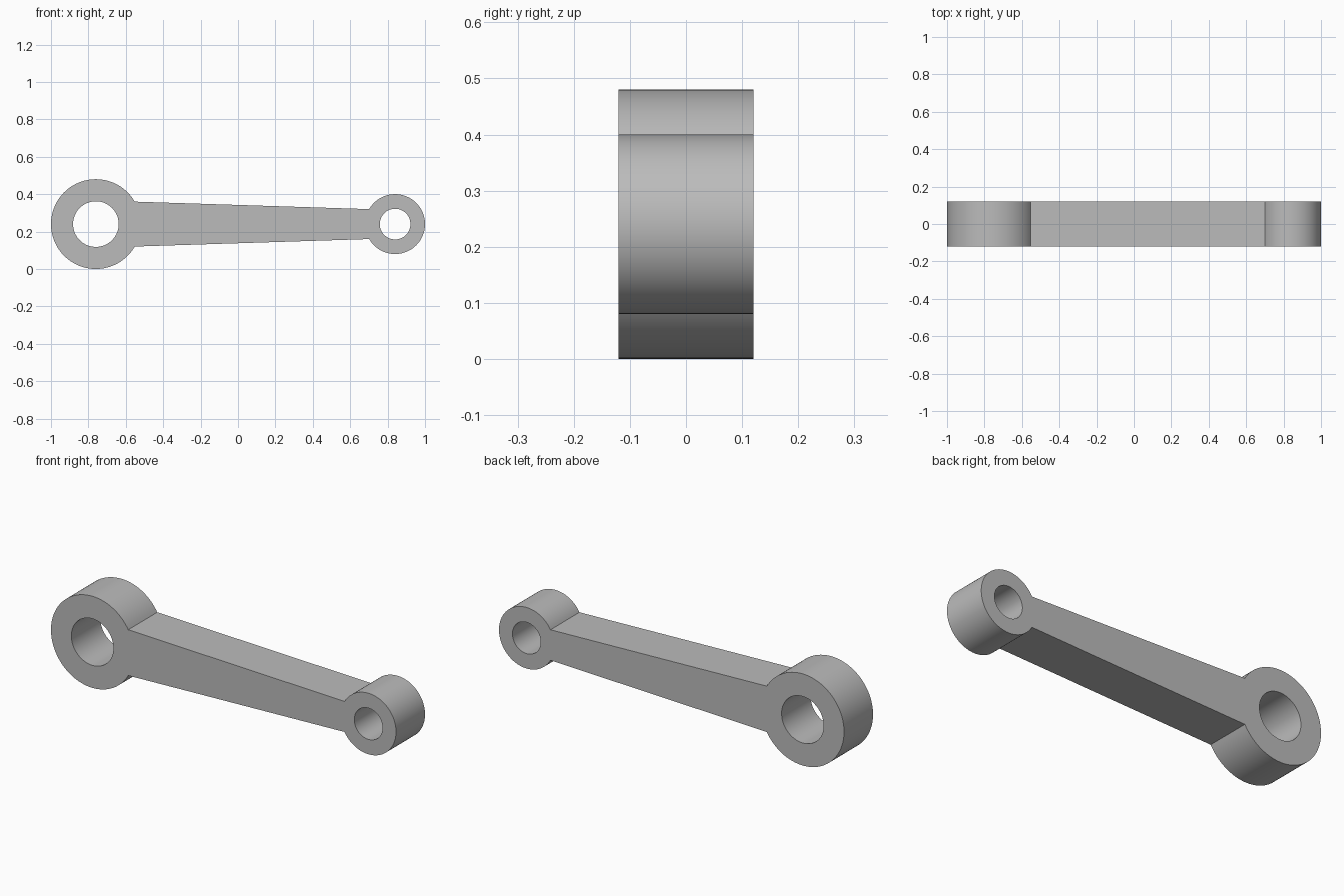
import bpy
import bmesh
from math import asin, cos, sin, pi
from mathutils import Vector

cube = bpy.data.objects.get("Cube")
if cube:
    bpy.data.objects.remove(cube, do_unlink=True)

DEPTH = 0.24
AXIS_Z = 0.24
BIG_X, BIG_R, BIG_BORE = -0.76, 0.24, 0.122
SMALL_X, SMALL_R, SMALL_BORE = 0.84, 0.16, 0.082
BIG_HALF, SMALL_HALF = 0.12, 0.08  # arm half heights where it meets each eye


def arc(cx, radius, start, end, steps):
    """Points along an arc in the front plane, both ends included."""
    return [Vector((cx + radius * cos(start + (end - start) * i / steps),
                    -DEPTH / 2,
                    AXIS_Z + radius * sin(start + (end - start) * i / steps)))
            for i in range(steps + 1)]


def add_loop(bm, points):
    verts = [bm.verts.new(p) for p in points]
    return [bm.edges.new((v, verts[i - 1])) for i, v in enumerate(verts)]


# Outline: large eye, straight tapering arm, small eye
big_a = asin(BIG_HALF / BIG_R)
small_a = asin(SMALL_HALF / SMALL_R)
outline = arc(BIG_X, BIG_R, big_a, 2 * pi - big_a, 80)
outline += arc(SMALL_X, SMALL_R, small_a - pi, pi - small_a, 80)

bm = bmesh.new()
edges = add_loop(bm, outline)

# Bores through both eyes
for cx, radius in ((BIG_X, BIG_BORE), (SMALL_X, SMALL_BORE)):
    edges += add_loop(bm, arc(cx, radius, 0, 2 * pi, 64)[:-1])

# Fill the profile and extrude it to full thickness
bmesh.ops.triangle_fill(bm, use_beauty=True, use_dissolve=False, edges=edges)
result = bmesh.ops.extrude_face_region(bm, geom=bm.faces[:], use_keep_orig=True)
moved = [g for g in result["geom"] if isinstance(g, bmesh.types.BMVert)]
bmesh.ops.translate(bm, verts=moved, vec=(0, DEPTH, 0))
bmesh.ops.recalc_face_normals(bm, faces=bm.faces[:])

mesh = bpy.data.meshes.new("connecting_arm")
bm.to_mesh(mesh)
bm.free()
arm = bpy.data.objects.new("connecting_arm", mesh)
bpy.context.collection.objects.link(arm)

# Plain grey metal
grey = bpy.data.materials.new("grey_metal")
grey.use_nodes = True
colour = (0.5, 0.5, 0.5, 1)
grey.diffuse_color = colour
grey.node_tree.nodes["Principled BSDF"].inputs["Base Color"].default_value = colour
mesh.materials.append(grey)

# Smooth curved walls, crisp rims
bpy.ops.object.select_all(action="DESELECT")
arm.select_set(True)
bpy.context.view_layer.objects.active = arm
bpy.ops.object.shade_smooth_by_angle(angle=pi / 6)
